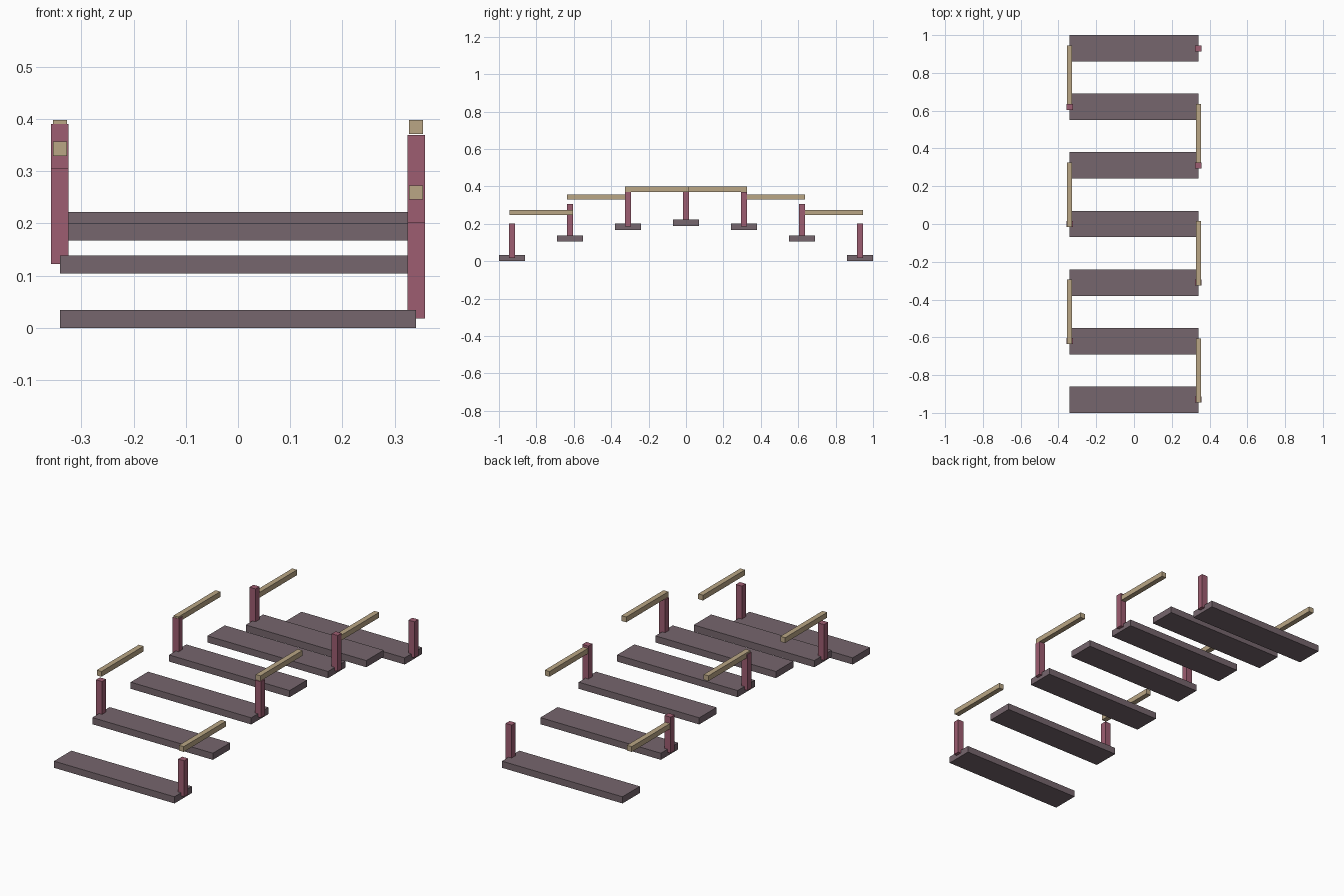
import bpy

if "Cube" in bpy.data.objects:
    bpy.data.objects.remove(bpy.data.objects["Cube"])

def material(name, color):
    m = bpy.data.materials.new(name)
    m.diffuse_color = (*color, 1)
    m.use_nodes = True
    m.node_tree.nodes["Principled BSDF"].inputs["Base Color"].default_value = m.diffuse_color
    return m

PLANK = material("grey_mauve", (0.18, 0.133, 0.153))
POST = material("dusty_rose", (0.337, 0.11, 0.165))
RAIL = material("tan_wood", (0.49, 0.381, 0.235))

def box(name, center, size, mat):
    bpy.ops.mesh.primitive_cube_add(size=1, location=center)
    ob = bpy.context.object
    ob.name = name
    ob.scale = size
    bpy.ops.object.transform_apply(location=False, rotation=False, scale=True)
    ob.data.materials.append(mat)

STEP = 0.31

def arch(k):
    """Height of the parabolic bridge arch, k steps from the middle."""
    return 0.188 * (1 - (k / 3) ** 2)

for i in range(7):
    k = i - 3
    y, z = k * STEP, arch(k)
    side = 0.341 if i % 2 == 0 else -0.341  # posts alternate sides
    # Walking plank
    box(f"plank_{i}", (0, y, z + 0.017), (0.682, 0.14, 0.034), PLANK)
    # Post through the plank end
    box(f"post_{i}", (side, y, z + 0.11), (0.034, 0.032, 0.184), POST)
    # Handrail reaching towards the next plank
    if i < 6:
        box(f"handrail_{i}", (side, y + STEP / 2, arch(k + 0.5) + 0.202),
            (0.027, 0.34, 0.027), RAIL)
